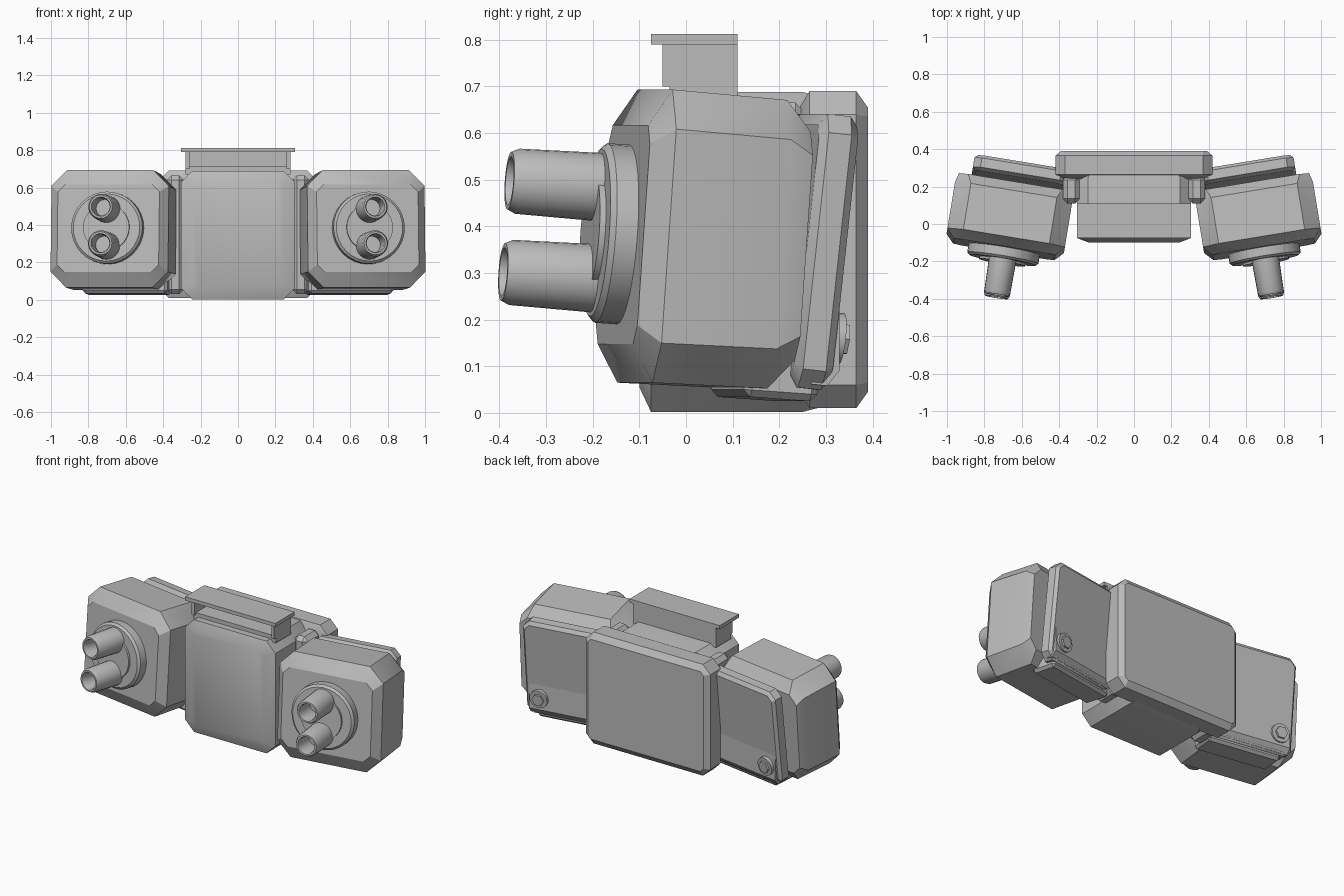
import bpy, bmesh, math
from mathutils import Matrix, Vector

if "Cube" in bpy.data.objects:
    bpy.data.objects.remove(bpy.data.objects["Cube"])

grey = bpy.data.materials.new("plain_grey")
grey.use_nodes = True
COLOUR = (0.5, 0.5, 0.5, 1)
grey.diffuse_color = COLOUR
grey.node_tree.nodes["Principled BSDF"].inputs["Base Color"].default_value = COLOUR


def finish(name, bm, matrix=Matrix(), angle=30):
    bmesh.ops.recalc_face_normals(bm, faces=bm.faces)
    bm.transform(matrix)
    mesh = bpy.data.meshes.new(name)
    bm.to_mesh(mesh)
    bm.free()
    mesh.materials.append(grey)
    ob = bpy.data.objects.new(name, mesh)
    bpy.context.collection.objects.link(ob)
    bpy.ops.object.select_all(action="DESELECT")
    ob.select_set(True)
    bpy.context.view_layer.objects.active = ob
    bpy.ops.object.shade_smooth_by_angle(angle=math.radians(angle))
    return ob


def both(name, make, matrix):
    """Build a part on the left (+x) and mirror it to the right."""
    finish("left_" + name, make(), matrix)
    finish("right_" + name, make(), Matrix.Scale(-1, 4, (1, 0, 0)) @ matrix)


def loft(sections):
    """Chamfered rectangles (y, half width, half height, chamfer) joined along y."""
    bm = bmesh.new()
    rings = []
    for y, w, h, c in sections:
        corner = [(w, h - c), (w - c, h)]
        pts = corner + [(-x, z) for x, z in reversed(corner)]
        pts += [(-x, -z) for x, z in pts]
        rings.append([bm.verts.new((x, y, z)) for x, z in pts])
    for a, b in zip(rings, rings[1:]):
        for i in range(len(a)):
            j = (i + 1) % len(a)
            bm.faces.new((a[i], a[j], b[j], b[i]))
    bm.faces.new(rings[0])
    bm.faces.new(rings[-1])
    return bm


def box(lo, hi, bevel=0):
    bm = bmesh.new()
    bmesh.ops.create_cube(bm, size=1)
    lo, hi = Vector(lo), Vector(hi)
    for v in bm.verts:
        v.co = (lo + hi) / 2 + v.co * (hi - lo)
    if bevel:
        bmesh.ops.bevel(bm, geom=bm.edges[:], offset=bevel, segments=1, affect="EDGES")
    return bm


def lathe(profile, sides, x=0, z=0):
    """Spin (radius, y) points round an axis along y."""
    bm = bmesh.new()
    verts = [bm.verts.new((r, y, 0)) for r, y in profile]
    edges = [bm.edges.new(p) for p in zip(verts, verts[1:])]
    bmesh.ops.spin(bm, geom=verts + edges, axis=(0, 1, 0), cent=(0, 0, 0),
                   angle=math.tau, steps=sides, use_duplicate=False)
    bmesh.ops.remove_doubles(bm, verts=bm.verts, dist=0.0005)
    bm.transform(Matrix.Translation((x, 0, z)))
    return bm


def place(x, y, z, turn, tilt):
    return (Matrix.Translation((x, y, z)) @ Matrix.Rotation(math.radians(turn), 4, "Z")
            @ Matrix.Rotation(math.radians(tilt), 4, "X"))


# Central body and back cover
finish("central_body", loft([(-0.10, 0.24, 0.29, 0.03), (-0.075, 0.305, 0.343, 0.06),
                             (0.25, 0.305, 0.343, 0.06), (0.30, 0.27, 0.33, 0.05)]),
       Matrix.Translation((0, 0, 0.345)))
finish("back_cover", loft([(0.24, 0.37, 0.30, 0.03), (0.265, 0.42, 0.34, 0.05),
                           (0.365, 0.42, 0.34, 0.05), (0.39, 0.39, 0.305, 0.02)]),
       Matrix.Translation((0, 0, 0.35)))

# Open-fronted hood on top
finish("hood_lid", box((-0.305, -0.075, 0.79), (0.305, 0.11, 0.812)))
finish("hood_back", box((-0.28, 0.09, 0.67), (0.28, 0.11, 0.79)))
finish("hood_floor", box((-0.28, -0.035, 0.67), (0.28, 0.11, 0.712)))
both("hood_wall", lambda: box((0.26, -0.05, 0.70), (0.28, 0.11, 0.79)), Matrix())

# Angled side pods
pod = place(0.665, 0.04, 0.37, 9.3, -4)
both("pod", lambda: loft([(-0.178, 0.275, 0.235, 0.04), (-0.13, 0.318, 0.315, 0.085),
                          (0.12, 0.318, 0.31, 0.085), (0.172, 0.305, 0.245, 0.05)]), pod)
both("pod_foot", lambda: box((-0.28, 0.08, -0.33), (0.18, 0.24, -0.24), 0.015), pod)

# Hinge columns between body and pods
both("hinge_column", lambda: box((0.29, 0.11, 0.03), (0.38, 0.26, 0.665), 0.025), Matrix())

# Round mounts and twin barrels
both("mount_ring", lambda: lathe([(0, -0.15), (0.193, -0.15), (0.193, -0.225),
                                  (0.18, -0.237), (0.125, -0.237), (0.125, -0.25),
                                  (0, -0.25)], 32), pod)
for label, z in (("upper", 0.098), ("lower", -0.098)):
    both(label + "_barrel",
         lambda: lathe([(0, -0.2), (0.074, -0.2), (0.07, -0.415), (0.062, -0.432),
                        (0.052, -0.432), (0.047, -0.42), (0.047, -0.30), (0, -0.30)],
                       24, z=z), pod)

# Rear armour plates with a thicker heel and a bolt
plate = place(0.61, 0.262, 0.345, 9.3, -6.3)
both("rear_plate", lambda: loft([(-0.042, 0.235, 0.27, 0.03), (-0.025, 0.255, 0.295, 0.04),
                                 (0.025, 0.255, 0.295, 0.04), (0.042, 0.24, 0.275, 0.03)]),
     plate)


def heel():
    """Wedge that thickens towards the foot of the plate."""
    bm = bmesh.new()
    prof = [(0.0, -0.10), (0.042, -0.10), (0.058, -0.25), (0.035, -0.285), (0.0, -0.285)]
    ends = [[bm.verts.new((x, y, z)) for y, z in prof] for x in (-0.23, 0.23)]
    for ring in ends:
        bm.faces.new(ring)
    for i in range(len(prof)):
        j = (i + 1) % len(prof)
        bm.faces.new((ends[0][i], ends[0][j], ends[1][j], ends[1][i]))
    return bm


both("plate_heel", heel, plate)
both("bolt_washer", lambda: lathe([(0, 0.03), (0.055, 0.03), (0.055, 0.066), (0, 0.066)],
                                  16, 0.165, -0.18), plate)
both("bolt_head", lambda: lathe([(0, 0.05), (0.036, 0.05), (0.036, 0.078), (0, 0.078)],
                                6, 0.165, -0.18), plate)
